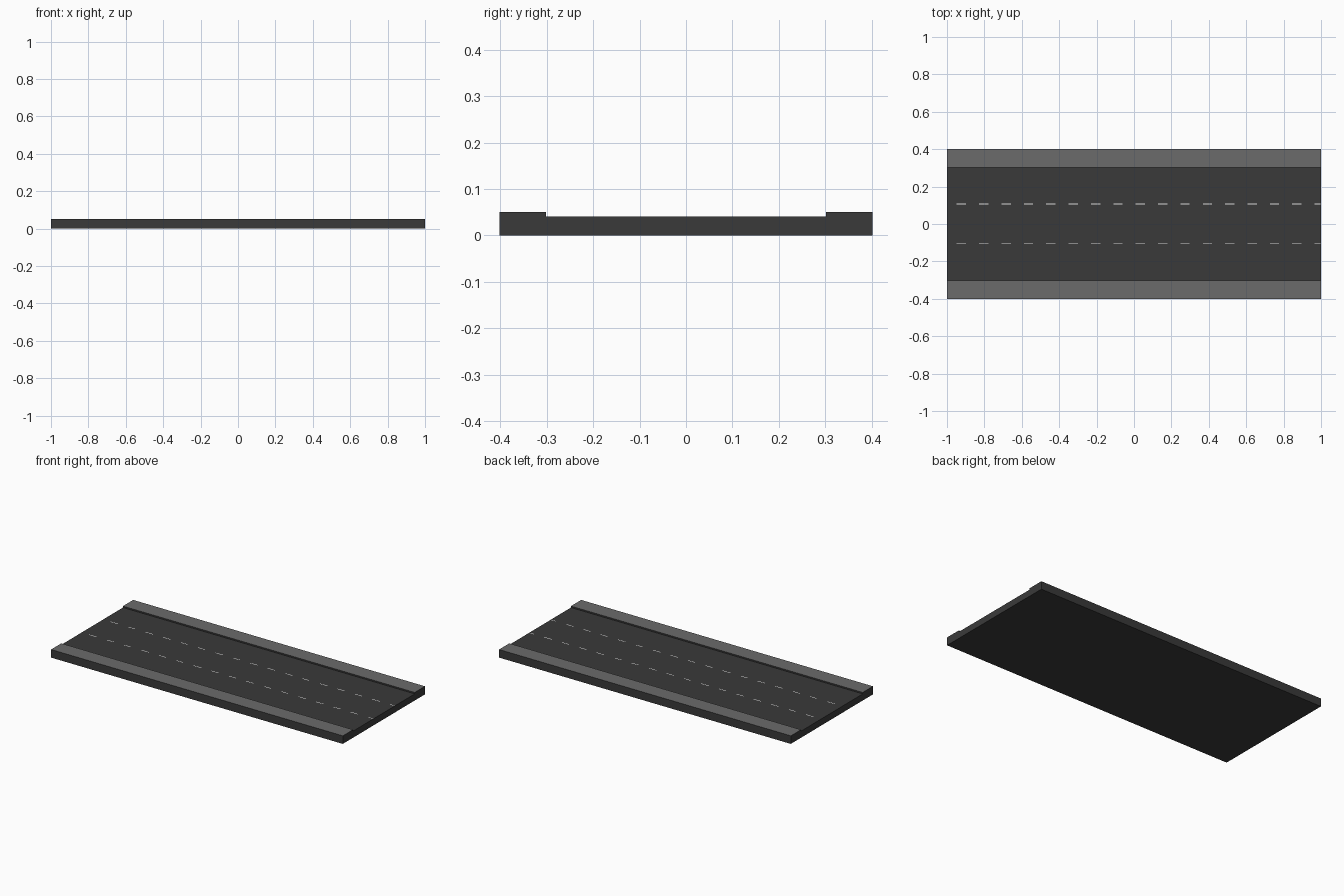
import bpy, bmesh

if "Cube" in bpy.data.objects:
    bpy.data.objects.remove(bpy.data.objects["Cube"])

HALF_W, ROAD_W = 0.402, 0.302      # outer edge and road edge in y
ROAD_Z, TOP_Z = 0.041, 0.05


def material(name, v):
    m = bpy.data.materials.new(name)
    m.diffuse_color = (v, v, v, 1)
    m.use_nodes = True
    m.node_tree.nodes["Principled BSDF"].inputs["Base Color"].default_value = m.diffuse_color
    return m


asphalt = material("dark asphalt", 0.042)
paving = material("grey paving", 0.145)
white = material("white paint", 0.8)


def finish(name, bm, mats):
    mesh = bpy.data.meshes.new(name)
    bm.to_mesh(mesh)
    bm.free()
    for m in mats:
        mesh.materials.append(m)
    ob = bpy.data.objects.new(name, mesh)
    bpy.context.collection.objects.link(ob)
    return ob


# Road slab: cross-section with raised pavements, extruded along x
bm = bmesh.new()
half = [(HALF_W, 0), (HALF_W, TOP_Z), (ROAD_W, TOP_Z), (ROAD_W, ROAD_Z)]
profile = half + [(-y, z) for y, z in reversed(half)]
face = bm.faces.new([bm.verts.new((-1, y, z)) for y, z in profile])
ext = bmesh.ops.extrude_face_region(bm, geom=[face], use_keep_orig=True)
bmesh.ops.translate(bm, vec=(2, 0, 0),
                    verts=[g for g in ext["geom"] if isinstance(g, bmesh.types.BMVert)])
bmesh.ops.recalc_face_normals(bm, faces=bm.faces)
# Only the pavement tops are grey
for f in bm.faces:
    f.material_index = int(f.normal.z > 0.9 and f.calc_center_median().z > TOP_Z - 0.001)
finish("road_slab", bm, [asphalt, paving])

# Dashed lane lines: thin painted plates
bm = bmesh.new()
COUNT, LENGTH, WIDTH = 17, 0.05, 0.005
for y in (-0.103, 0.107):
    for i in range(COUNT):
        x = -0.948 + i * 0.1196
        x1 = min(x + LENGTH, 1)
        z = ROAD_Z + 0.0005
        bm.faces.new([bm.verts.new(c) for c in (
            (x, y - WIDTH / 2, z), (x1, y - WIDTH / 2, z),
            (x1, y + WIDTH / 2, z), (x, y + WIDTH / 2, z))])
finish("lane_dashes", bm, [white])
